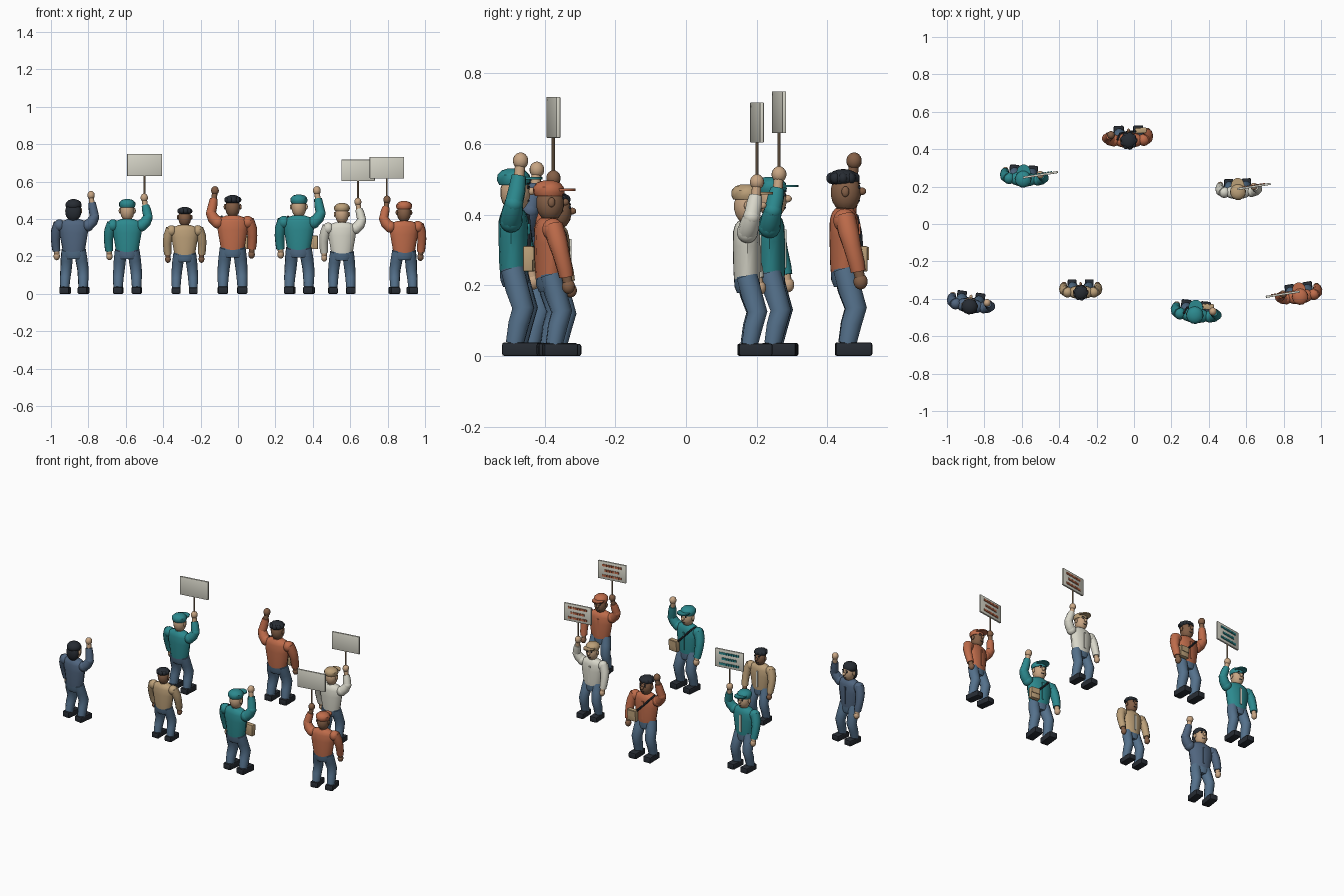
import bpy, bmesh, math
from mathutils import Matrix, Vector

cube = bpy.data.objects.get("Cube")
if cube:
    bpy.data.objects.remove(cube)

COLOURS = {
    "light_skin": (.58, .38, .23), "brown_skin": (.23, .115, .062),
    "denim": (.09, .165, .26), "navy": (.08, .13, .21),
    "teal": (.025, .25, .27), "orange": (.52, .15, .07),
    "tan": (.50, .35, .19), "off_white": (.69, .68, .59),
    "charcoal": (.02, .025, .033), "wood": (.34, .23, .14),
}
MATS = {}
for key, rgb in COLOURS.items():
    m = bpy.data.materials.new(key)
    m.use_nodes = True
    m.diffuse_color = (*rgb, 1)
    bsdf = m.node_tree.nodes["Principled BSDF"]
    bsdf.inputs["Base Color"].default_value = (*rgb, 1)
    bsdf.inputs["Roughness"].default_value = .8
    MATS[key] = m

objects = []
place = Matrix()      # transform of the figure being built
prefix = ""


def finish(bm, name, colour):
    bmesh.ops.recalc_face_normals(bm, faces=bm.faces)
    mesh = bpy.data.meshes.new(prefix + name)
    bm.to_mesh(mesh)
    bm.free()
    mesh.transform(place)
    mesh.materials.append(MATS[colour])
    ob = bpy.data.objects.new(prefix + name, mesh)
    bpy.context.collection.objects.link(ob)
    objects.append(ob)


def skin_rings(bm, rings):
    for a, b in zip(rings, rings[1:]):
        n = len(a)
        for i in range(n):
            bm.faces.new((a[i], a[(i + 1) % n], b[(i + 1) % n], b[i]))
    bm.faces.new(rings[0][::-1])
    bm.faces.new(rings[-1])


def loft(name, colour, sections, sides=14):
    """Stack of horizontal ellipses: (z, half width, half depth, y)."""
    bm = bmesh.new()
    turns = [2 * math.pi * i / sides for i in range(sides)]
    skin_rings(bm, [[bm.verts.new((rx * math.cos(t), y + ry * math.sin(t), z))
                     for t in turns] for z, rx, ry, y in sections])
    finish(bm, name, colour)


def tube(name, colour, points, radii, sides=10):
    bm = bmesh.new()
    pts = [Vector(p) for p in points]
    rings = []
    for i, p in enumerate(pts):
        d = (pts[min(i + 1, len(pts) - 1)] - pts[max(i - 1, 0)]).normalized()
        u = d.cross(Vector((0, 1, 0))).normalized()
        v = d.cross(u)
        rings.append([bm.verts.new(p + radii[i] * (u * math.cos(t) + v * math.sin(t)))
                      for t in (2 * math.pi * k / sides for k in range(sides))])
    skin_rings(bm, rings)
    finish(bm, name, colour)


def ball(name, colour, loc, size):
    bm = bmesh.new()
    bmesh.ops.create_uvsphere(bm, u_segments=14, v_segments=9, radius=1,
                              matrix=Matrix.Translation(loc) @ Matrix.Diagonal((*size, 1)))
    finish(bm, name, colour)


def box(name, colour, loc, size, bevel=0, turn=0):
    bm = bmesh.new()
    bmesh.ops.create_cube(bm, size=1, matrix=Matrix.Diagonal((*size, 1)))
    if bevel:
        bmesh.ops.bevel(bm, geom=bm.edges[:], offset=bevel, segments=2, affect='EDGES', profile=.5)
    bm.transform(Matrix.Translation(loc) @ Matrix.Rotation(turn, 4, 'Z'))
    finish(bm, name, colour)


def legs():
    loft("hips", "denim", [(.195, .05, .034, -.022), (.215, .064, .04, -.024),
                           (.26, .064, .04, -.026)])
    for s, side in ((1, "left"), (-1, "right")):
        tube(side + "_leg", "denim",
             [(s * .035, -.026, .245), (s * .042, -.012, .19), (s * .048, .006, .135),
              (s * .051, -.007, .09), (s * .052, -.018, .035)],
             [.034, .034, .032, .030, .026])
        box(side + "_shoe", "charcoal", (s * .052, 0, .0195), (.054, .104, .039), .007)


def hanging_arm(s, coat, skin):
    tube("lowered_sleeve", coat,
         [(s * .084, -.026, .395), (s * .100, -.016, .35), (s * .106, -.006, .31),
          (s * .105, .006, .265), (s * .103, .011, .24)],
         [.03, .030, .026, .024, .022])
    tube("lowered_wrist", skin, [(s * .103, .011, .245), (s * .102, .016, .222)], [.016, .015])
    ball("lowered_hand", skin, (s * .102, .018, .211), (.018, .02, .023))


def raised_arm(s, coat, skin, hand_z):
    tube("raised_upper_sleeve", coat,
         [(s * .084, -.026, .385), (s * .104, -.02, .405), (s * .116, -.014, .43)],
         [.031, .031, .027])
    ball("raised_elbow", coat, (s * .116, -.014, .43), (.027, .027, .027))
    tube("raised_forearm_sleeve", coat,
         [(s * .116, -.014, .43), (s * .107, -.006, .47), (s * .1, -.001, hand_z - .043)],
         [.026, .025, .021])
    tube("raised_wrist", skin, [(s * .1, -.001, hand_z - .048), (s * .095, .002, hand_z - .012)],
         [.015, .015])
    ball("raised_fist", skin, (s * .094, .003, hand_z), (.021, .022, .024))


def head(skin, hat, hair):
    tube("neck", skin, [(0, -.026, .39), (0, -.024, .43)], [.024, .023])
    ball("head", skin, (0, -.022, .463), (.04, .043, .056))
    ball("nose", skin, (0, .023, .466), (.009, .013, .011))
    for s in (1, -1):
        ball("ear", skin, (s * .041, -.024, .465), (.007, .011, .015))
        ball("eye", "charcoal", (s * .015, .015, .477), (.005, .004, .005))
        box("eyebrow", "charcoal", (s * .015, .0165, .488), (.014, .006, .004))
    box("mouth", "charcoal", (0, .0145, .439), (.018, .006, .004))
    if hat:
        loft("cap", hat, [(.484, .041, .043, -.025), (.496, .046, .048, -.026),
                          (.512, .045, .046, -.027), (.525, .032, .034, -.027),
                          (.531, .012, .014, -.027)])
        loft("cap_brim", hat, [(.500, .039, .042, .014), (.507, .039, .042, .014)])
    elif hair == "short":
        ball("hair", "charcoal", (0, -.029, .503), (.043, .044, .026))
        for i in range(9):
            t = 2 * math.pi * i / 9
            ball("hair_curl", "charcoal", (.032 * math.cos(t), -.03 + .034 * math.sin(t), .503),
                 (.015, .014, .016))
    else:
        ball("hair", "charcoal", (0, -.031, .497), (.046, .045, .034))
        ball("back_hair", "charcoal", (0, -.044, .46), (.046, .03, .054))


def torso(coat, strip):
    loft("jacket", coat, [(.235, .062, .040, -.025), (.26, .066, .042, -.025),
                          (.34, .080, .043, -.026), (.385, .084, .041, -.027),
                          (.405, .072, .035, -.027), (.418, .036, .025, -.027)])
    for s in (1, -1):
        ball("shoulder", coat, (s * .08, -.026, .383), (.033, .033, .034))
    box("front_strip", strip, (0, .0155, .318), (.014, .009, .115))


def satchel():
    box("satchel", "tan", (.066, .024, .275), (.062, .028, .072), .004)
    box("satchel_flap", "tan", (.066, .039, .29), (.058, .005, .036))
    tube("satchel_strap", "charcoal",
         [(-.06, -.024, .414), (-.045, .01, .395), (0, .019, .345), (.05, .022, .295)],
         [.006] * 4, 6)


def placard(s, ink, turn):
    tube("placard_pole", "wood", [(s * .095, .003, .50), (s * .095, .003, .70)], [.005] * 2, 8)
    hold = Vector((s * .095, .003, .722))
    box("placard_board", "off_white", hold, (.197, .012, .124), .002, turn)
    # painted rows of plain dashes
    spin = Matrix.Rotation(turn, 3, 'Z')
    for row, count in ((.036, 8), (0, 6), (-.036, 8)):
        for i in range(count):
            at = hold + spin @ Vector(((i - (count - 1) / 2) * .017, .008, row))
            box("placard_dash", ink, at, (.0145, .005, .014), 0, turn)


# x, y, scale, yaw, coat, skin, cap, hair, raised side, carried thing, ink, front strip
CROWD = [
    (-.875, -.412, .955, -8, "navy", "light_skin", None, "long", 1, None, None, "navy"),
    (-.591, .265, .955, -3, "teal", "light_skin", "teal", None, 1, "placard", "teal", "off_white"),
    (-.285, -.342, .88, 0, "tan", "brown_skin", None, "short", 0, None, None, "off_white"),
    (-.029, .474, 1, 1, "orange", "brown_skin", None, "short", -1, "satchel", None, "orange"),
    (.328, -.461, 1, -6, "teal", "light_skin", "teal", None, 1, "satchel", None, "teal"),
    (.555, .195, .915, 2, "off_white", "light_skin", "tan", None, 1, "placard", "orange", "off_white"),
    (.884, -.364, .935, 9, "orange", "brown_skin", "orange", None, -1, "placard", "orange", "orange"),
]

for n, (x, y, size, yaw, coat, skin, hat, hair, up, item, ink, strip) in enumerate(CROWD, 1):
    prefix = f"person_{n}_"
    yaw = math.radians(yaw)
    place = Matrix.Translation((x, y, 0)) @ Matrix.Rotation(yaw, 4, 'Z') @ Matrix.Scale(size, 4)
    legs()
    torso(coat, strip)
    head(skin, hat, hair)
    for s in (1, -1):
        if s == up:
            raised_arm(s, coat, skin, .538 if item == "placard" else .552)
        else:
            hanging_arm(s, coat, skin)
    if item == "satchel":
        satchel()
    elif item == "placard":
        placard(up, ink, math.radians(9) - yaw)

# smooth rounded parts, keep edges crisp
bpy.ops.object.select_all(action='DESELECT')
for ob in objects:
    ob.select_set(True)
bpy.context.view_layer.objects.active = objects[0]
bpy.ops.object.shade_smooth_by_angle(angle=math.radians(40))
